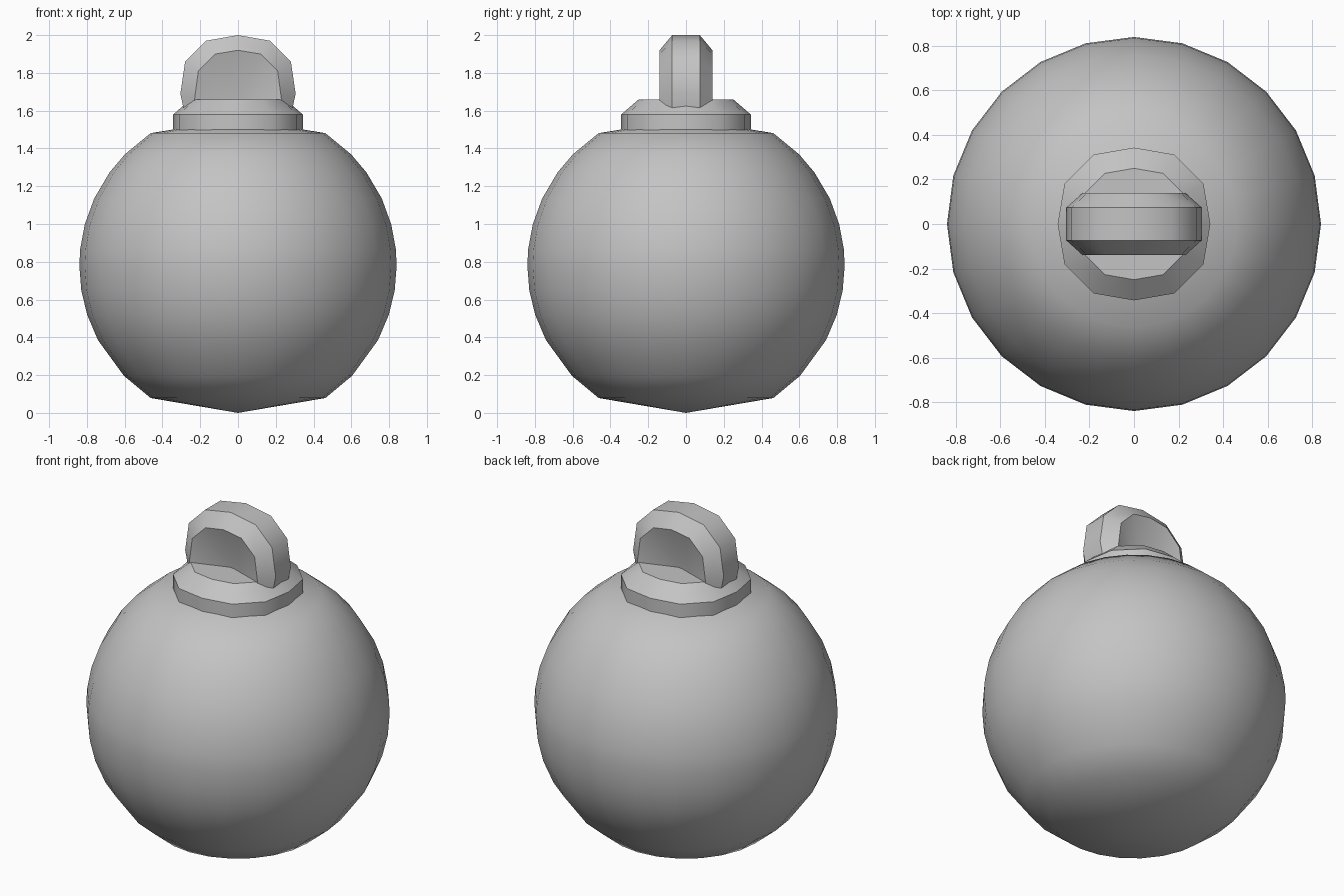
import bpy
import bmesh
from math import sin, cos, pi, radians

old = bpy.data.objects.get("Cube")
if old:
    bpy.data.objects.remove(old, do_unlink=True)

grey = bpy.data.materials.new("plain_grey")
grey.use_nodes = True
colour = (0.55, 0.55, 0.55, 1)
grey.diffuse_color = colour
grey.node_tree.nodes["Principled BSDF"].inputs["Base Color"].default_value = colour


def finish(name, bm):
    """Turn a bmesh into a smooth-shaded object with sharp creases."""
    bmesh.ops.recalc_face_normals(bm, faces=bm.faces)
    mesh = bpy.data.meshes.new(name)
    bm.to_mesh(mesh)
    bm.free()
    mesh.materials.append(grey)
    obj = bpy.data.objects.new(name, mesh)
    bpy.context.collection.objects.link(obj)
    bpy.ops.object.select_all(action="DESELECT")
    obj.select_set(True)
    bpy.context.view_layer.objects.active = obj
    bpy.ops.object.shade_smooth_by_angle(angle=radians(40))
    return obj


def bridge(bm, a, b):
    """Join two closed rings of vertices with quads."""
    for i in range(len(a)):
        j = (i + 1) % len(a)
        bm.faces.new((a[i], a[j], b[j], b[i]))


def fan(bm, ring, point):
    """Close a ring with triangles that meet at a point."""
    tip = bm.verts.new(point)
    for i in range(len(ring)):
        bm.faces.new((ring[i], ring[(i + 1) % len(ring)], tip))


def lathe(name, profile, sides, low, high, bulge=1.0):
    """Revolve (radius, height) pairs; bulge widens all but the axis corners."""
    bm = bmesh.new()
    rings = []
    for r, z in profile:
        ring = []
        for i in range(sides):
            a = 2 * pi * i / sides
            k = r if i % (sides // 4) == 0 else r * bulge
            ring.append(bm.verts.new((k * cos(a), k * sin(a), z)))
        rings.append(ring)
    for a, b in zip(rings, rings[1:]):
        bridge(bm, a, b)
    fan(bm, rings[0], (0, 0, low))
    fan(bm, rings[-1], (0, 0, high))
    return finish(name, bm)


# Round body with slightly flattened poles
R, MID = 0.84, 0.78
polar = [146.6, 134, 118, 108, 99, 90, 84, 75, 65, 54, 45.5, 33.4]
body = [(R * sin(radians(t)), MID + R * cos(radians(t))) for t in polar]
lathe("bauble_body", body, 24, 0.0, 1.555)

# Bevelled collar on top of the body
lathe("collar", [(0.343, 1.46), (0.343, 1.58), (0.25, 1.66)], 12, 1.46, 1.66, 1.05)


# Hanging loop: arched band, slanted shoulders and dished faces
def arch(half):
    """Mirror the right half of an arch, listed from the foot to the crown."""
    return half + [(-x, z) for x, z in reversed(half[:-1])]


outer = arch([(0.28, 1.57), (0.305, 1.69), (0.28, 1.86), (0.17, 1.97), (0, 2.0)])
inner = arch([(0.23, 1.57), (0.23, 1.66), (0.21, 1.81), (0.12, 1.9), (0, 1.92)])

bm = bmesh.new()
rows = [[bm.verts.new((x, y, z)) for x, z in pts]
        for pts, y in ((inner, -0.14), (outer, -0.073), (outer, 0.073), (inner, 0.14))]
for a, b in zip(rows, rows[1:]):
    bridge(bm, a, b)
fan(bm, rows[0], (0, -0.06, 1.64))
fan(bm, rows[-1], (0, 0.06, 1.64))
finish("hanging_loop", bm)
